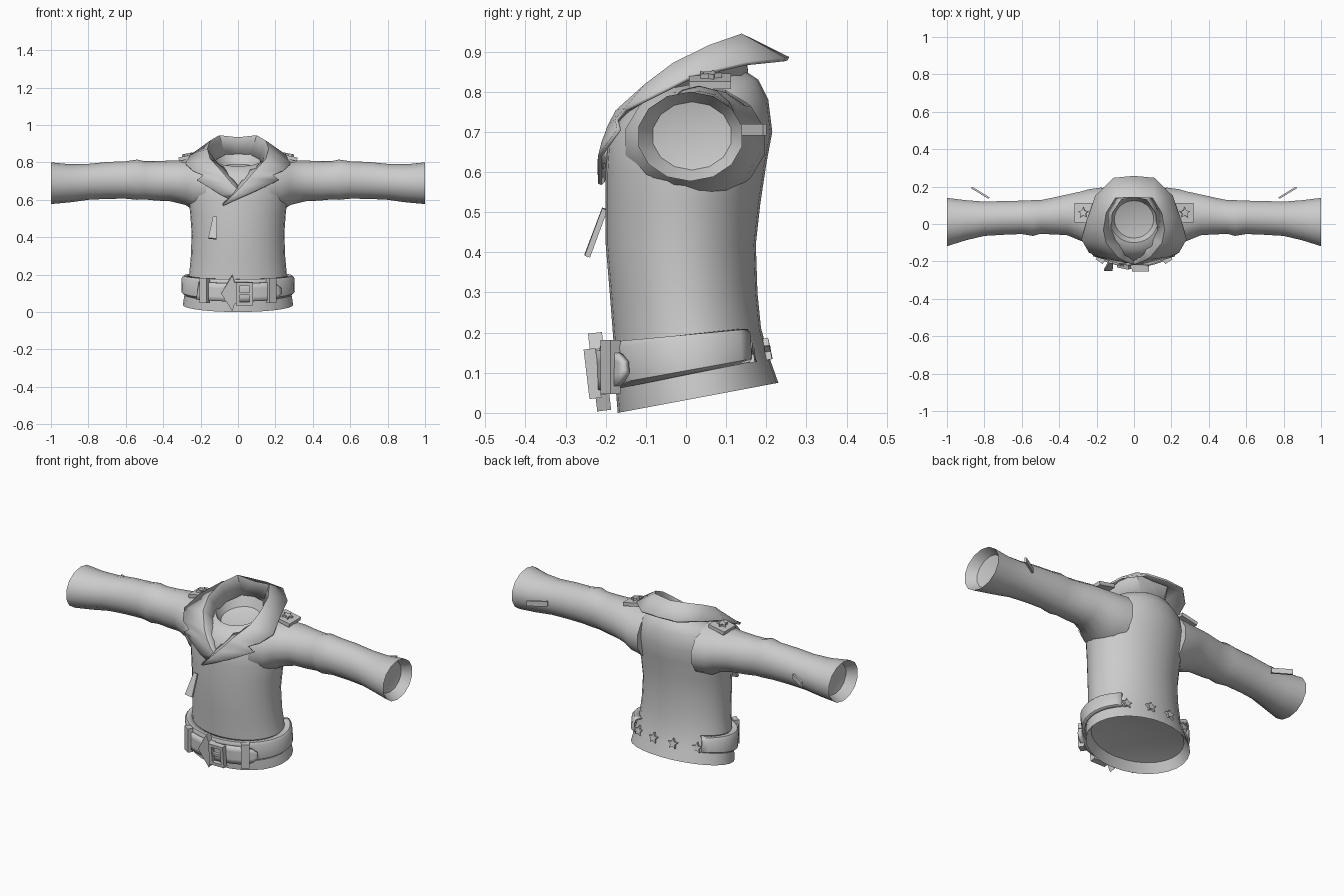
import bpy, bmesh, math
from mathutils import Matrix, Vector

if "Cube" in bpy.data.objects:
    bpy.data.objects.remove(bpy.data.objects["Cube"])

grey = bpy.data.materials.new("jacket_grey")
grey.diffuse_color = (0.6, 0.6, 0.6, 1)
grey.use_nodes = True
grey.node_tree.nodes["Principled BSDF"].inputs["Base Color"].default_value = grey.diffuse_color


def mk(name, verts, faces, thick=0):
    me = bpy.data.meshes.new(name)
    me.from_pydata([tuple(v) for v in verts], [], faces)
    bm = bmesh.new()
    bm.from_mesh(me)
    bmesh.ops.recalc_face_normals(bm, faces=bm.faces)
    bm.to_mesh(me)
    bm.free()
    me.materials.append(grey)
    ob = bpy.data.objects.new(name, me)
    bpy.context.collection.objects.link(ob)
    if thick:
        mod = ob.modifiers.new("thickness", 'SOLIDIFY')
        mod.thickness = thick
        mod.offset = 0
    return ob


def sheet(name, rows, thick):
    n = len(rows[0])
    faces = [(r * n + i, r * n + i + 1, (r + 1) * n + i + 1, (r + 1) * n + i)
             for r in range(len(rows) - 1) for i in range(n - 1)]
    return mk(name, [p for r in rows for p in r], faces, thick)


def tube(name, rings, first, last):
    """Closed skin through rings, ending in two centre points."""
    n, m = len(rings[0]), len(rings)
    faces = [(r * n + i, r * n + (i + 1) % n, (r + 1) * n + (i + 1) % n, (r + 1) * n + i)
             for r in range(m - 1) for i in range(n)]
    faces += [(m * n, (i + 1) % n, i) for i in range(n)]
    faces += [(m * n + 1, (m - 1) * n + i, (m - 1) * n + (i + 1) % n) for i in range(n)]
    return mk(name, [p for r in rings for p in r] + [first, last], faces)


def plate(name, outline, thick, matrix):
    n = len(outline)
    verts = [matrix @ Vector((x, y, z)) for z in (-thick / 2, thick / 2) for x, y in outline]
    faces = [tuple(range(n)), tuple(range(n, 2 * n))]
    faces += [(i, (i + 1) % n, n + (i + 1) % n, n + i) for i in range(n)]
    return mk(name, verts, faces)


def frame(pos, right, up):
    """Matrix placing a flat outline by its right and up directions."""
    r, u = Vector(right).normalized(), Vector(up).normalized()
    w = r.cross(u).normalized()
    u = w.cross(r)
    return Matrix.Translation(pos) @ Matrix((r, u, w)).transposed().to_4x4()


def rect(w, h, top=1):
    return [(-w / 2, -h / 2), (w / 2, -h / 2), (w / 2 * top, h / 2), (-w / 2 * top, h / 2)]


star = [((.03, .014)[i % 2] * math.sin(i * math.pi / 5),
         (.03, .014)[i % 2] * math.cos(i * math.pi / 5)) for i in range(10)]

# Torso rings: front z, back z, half width, front y, back y
BODY = [(0, .075, .295, -.17, .23), (.06, .14, .285, -.175, .207), (.17, .21, .262, -.18, .187),
        (.3, .3, .252, -.19, .178), (.42, .42, .248, -.2, .174), (.52, .52, .255, -.2, .185),
        (.6, .62, .265, -.2, .2), (.68, .7, .262, -.195, .215), (.73, .78, .245, -.17, .205),
        (.77, .83, .19, -.135, .18), (.78, .85, .13, -.1, .15)]


def ring_point(ring, a, off=0):
    zf, zb, hw, yf, yb = ring
    k = (1 - math.cos(a)) / 2
    return Vector(((hw + off) * math.sin(a),
                   (yf + yb) / 2 - ((yb - yf) / 2 + off) * math.cos(a), zf + (zb - zf) * k))


def on_body(a, t, off=0):
    i = min(int(t), len(BODY) - 2)
    return ring_point(BODY[i], a, off).lerp(ring_point(BODY[i + 1], a, off), t - i)


# Torso with recessed hem and neck
rings = [(.05, .12, .265, -.145, .2)] + BODY + [(.74, .79, .105, -.075, .125)]
tube("torso", [[ring_point(r, i * math.tau / 28) for i in range(28)] for r in rings],
     (0, .03, .12), (0, .03, .745))

# Sleeves: x, front y, back y, bottom z, top z
SLEEVE = [(.17, -.155, .2, .53, .82), (.24, -.13, .19, .545, .813), (.28, -.095, .178, .572, .81),
          (.36, -.062, .16, .592, .81), (.44, -.058, .142, .596, .806), (.5, -.055, .13, .602, .806),
          (.54, -.066, .13, .600, .815), (.6, -.056, .127, .606, .806), (.7, -.06, .125, .605, .802),
          (.8, -.066, .122, .6, .792), (.9, -.09, .13, .586, .79), (1, -.122, .143, .577, .8),
          (.95, -.085, .115, .605, .775)]
for s, side in ((1, "left"), (-1, "right")):
    rows = []
    for x, yf, yb, zb, zt in SLEEVE:
        rows.append([(s * x, (yf + yb) / 2 + (yb - yf) / 2 * math.cos(a),
                      (zb + zt) / 2 + (zt - zb) / 2 * math.sin(a))
                     for a in [(i + .5) * math.tau / 14 for i in range(14)]])
    tube(side + "_sleeve", rows, (s * .17, .02, .68), (s * .93, .015, .69))
    # Cuff zip tab, shoulder strap and strap star
    plate(side + "_cuff_tab", rect(.11, .028), .01,
          frame((s * .822, .167, .705), (s * .09, .055, 0), (0, 0, 1)))
    tilt = frame((s * .268, .06, .826), (1, 0, -s * .2), (0, 1, 0))
    plate(side + "_shoulder_strap", rect(.1, .105), .02, tilt)
    plate(side + "_shoulder_star", star, .016, tilt @ Matrix.Translation((0, 0, .014)))

# Folded collar and lapels: neck edge, fold, outer edge from back centre forward
COLLAR = [((.07, .135, .84), (.1, .14, .94), (.11, .245, .88)),
          ((.12, .06, .815), (.15, .06, .912), (.205, .15, .87)),
          ((.125, -.01, .79), (.165, -.03, .868), (.25, .02, .84)),
          ((.1, -.08, .775), (.15, -.1, .815), (.28, -.08, .79)),
          ((.06, -.12, .76), (.09, -.172, .75), (.24, -.15, .755)),
          ((.045, -.15, .73), (.06, -.19, .715), (.185, -.172, .73)),
          ((.015, -.19, .69), (.02, -.207, .67), (.22, -.167, .705))]
TIPS = {1: [((-.02, -.2, .63), (-.03, -.217, .62), (.08, -.214, .64)),
            ((-.075, -.202, .58), (-.08, -.214, .57), (-.07, -.214, .572))],
        -1: [((-.015, -.196, .65), (-.02, -.207, .64), (.09, -.205, .625)),
             ((.0, -.199, .625), (.0, -.205, .62), (.05, -.205, .605))]}
half = {s: [[(s * x, y, z) for x, y, z in st] for st in COLLAR] for s in (1, -1)}
for s in (1, -1):
    half[s] += [[(s * x if s < 0 else x, y, z) for x, y, z in st] for st in TIPS[s]]
back = [[(0, .15, .845), (0, .145, .93), (0, .255, .882)]]
sheet("collar", half[-1][::-1] + back + half[1], .01)

# Hem band around front and sides
angles = [math.radians(-135 + 270 * i / 30) for i in range(31)]
sheet("hem_band", [[on_body(a, t, o) for a in angles]
                   for t, o in ((1, .005), (1.1, .018), (1.9, .034), (2.02, .028), (2.02, .0))], .006)

# Front belt with rounded tip
belt = [math.radians(-42 + 88 * i / 18) for i in range(19)]
grow = [1] * 16 + [.9, .7, .3]
sheet("belt", [[on_body(a, 1.4 + v * g, .042) for a, g in zip(belt, grow)]
               for v in (-.46, -.2, .2, .46)], .018)

# Belt loops
for s, side in ((1, "left"), (-1, "right")):
    p = on_body(s * .58, 1.45, .05)
    plate(side + "_belt_loop", rect(.045, .135), .03,
          frame(p, (math.cos(.58), s * math.sin(.58), 0), (0, 0, 1)))

# Buckle: pointed plate, square frame and prong
front = frame((0, -.215, .1), (1, 0, 0), (0, -.12, 1))
plate("buckle_point", [(-.09, 0), (-.03, -.095), (-.018, -.055), (.01, -.055), (.01, .06),
                       (-.018, .06), (-.03, .1)], .035, front)
for nm, x, z, w, h in (("top", .035, .053, .09, .018), ("bottom", .035, -.053, .09, .018),
                       ("outer", .071, 0, .018, .09), ("inner", -.001, 0, .018, .09)):
    plate("buckle_" + nm, rect(w, h), .03, front @ Matrix.Translation((x, z, .018)))
plate("buckle_prong", rect(.075, .014), .014, front @ Matrix.Translation((.035, 0, .02)))

# Zip pull hanging on the chest
plate("zip_pull", rect(.045, .125, .5), .014,
      frame((-.13, -.224, .45), (1, 0, -.12), (.1, .045, .11)))

# Studs across the back hem
for i, x in enumerate((-.18, -.06, .06, .18)):
    a = math.pi - math.asin(x / .28)
    p = on_body(a, 1.25, .006)
    plate("back_star_%d" % (i + 1), star, .014,
          frame(p, (-.2, x * .14, 0), (0, -.2, 1)))

# Smooth shading with sharp creases
bpy.ops.object.select_all(action='SELECT')
bpy.context.view_layer.objects.active = bpy.data.objects["torso"]
bpy.ops.object.shade_smooth_by_angle(angle=math.radians(40))
